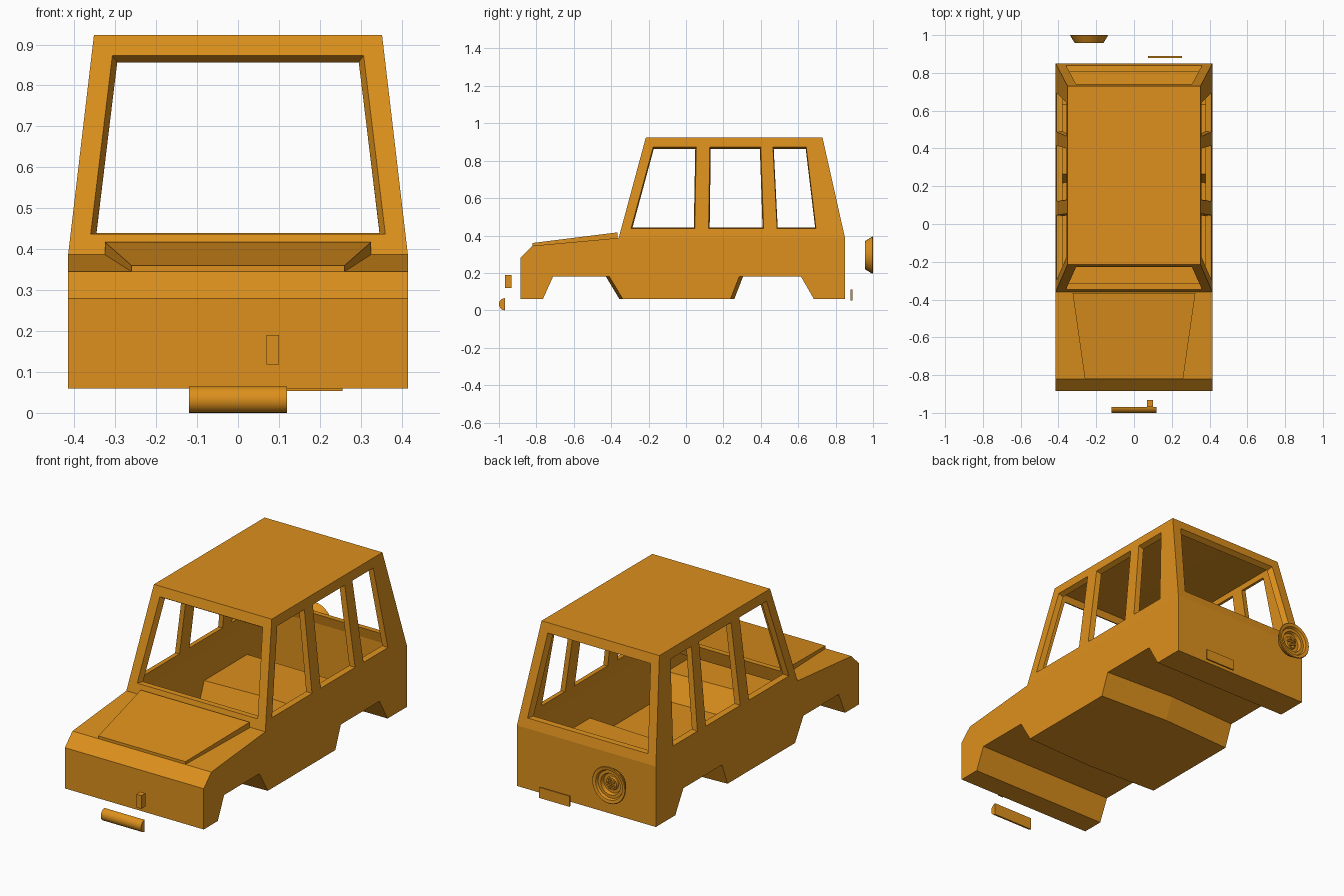
import bpy, bmesh
from math import sin, cos, pi
from mathutils import Vector, Matrix

if "Cube" in bpy.data.objects:
    bpy.data.objects.remove(bpy.data.objects["Cube"])

paint = bpy.data.materials.new("orange_paint")
paint.diffuse_color = (0.72, 0.28, 0.012, 1)
paint.use_nodes = True
paint.node_tree.nodes["Principled BSDF"].inputs["Base Color"].default_value = paint.diffuse_color


def finish(bm, name, smooth=False):
    bmesh.ops.recalc_face_normals(bm, faces=bm.faces)
    me = bpy.data.meshes.new(name)
    bm.to_mesh(me)
    bm.free()
    ob = bpy.data.objects.new(name, me)
    bpy.context.collection.objects.link(ob)
    me.materials.append(paint)
    bpy.ops.object.select_all(action='DESELECT')
    bpy.context.view_layer.objects.active = ob
    ob.select_set(True)
    if smooth:
        bpy.ops.object.shade_smooth_by_angle(angle=0.6)
    return ob


def loft(bm, a, b):
    """Closed solid between two matching polygons."""
    va = [bm.verts.new(p) for p in a]
    vb = [bm.verts.new(p) for p in b]
    n = len(va)
    faces = [bm.faces.new(va[::-1]), bm.faces.new(vb)]
    for i in range(n):
        j = (i + 1) % n
        faces.append(bm.faces.new((va[i], va[j], vb[j], vb[i])))
    bmesh.ops.recalc_face_normals(bm, faces=faces)


def box(name, x0, x1, y0, y1, z0, z1):
    bm = bmesh.new()
    ring = [(x0, y0), (x1, y0), (x1, y1), (x0, y1)]
    loft(bm, [(x, y, z0) for x, y in ring], [(x, y, z1) for x, y in ring])
    return finish(bm, name)


# Body: side profile (y, z, shift of the centre line); points 3 and 4 are the roof
W, RW, BELT, ROOF, T = 0.415, 0.352, 0.387, 0.923, 0.03
profile = [(-.885, .06, 0), (-.885, .28, 0), (-.82, .345, 0), (-.36, BELT, 0),
           (-.215, ROOF, 0), (.73, ROOF, 0), (.85, BELT, 0), (.85, .06, 0),
           (.684, .06, 0), (.615, .18, 0), (.285, .18, .02), (.238, .06, .02),
           (-.338, .06, -.018), (-.41, .18, -.018), (-.711, .18, 0), (-.765, .06, 0)]
bm = bmesh.new()
cols = []
for s in (-1, 0, 1):
    cols.append([bm.verts.new((s * (RW if z == ROOF else W), y + (0 if s else d), z))
                 for y, z, d in profile])
n = len(profile)
for a, b in zip(cols, cols[1:]):
    for i in range(n):
        j = (i + 1) % n
        bm.faces.new((a[i], a[j], b[j], b[i]))
for c in (cols[0], cols[2]):
    bm.faces.new(c[3:7])
    bm.faces.new(c[:4] + c[6:])
body = finish(bm, "body_shell")
sol = body.modifiers.new("shell", 'SOLIDIFY')
sol.thickness, sol.offset, sol.use_even_offset = T, -1, True
sol.use_quality_normals = True

# Window cutters, tapering inward through each wall
bm = bmesh.new()


def lean(z):
    return (z - BELT) / (ROOF - BELT)


def window(points):
    pts = [Vector(p) for p in points]
    c = sum(pts, Vector()) / len(pts)
    nrm = (pts[1] - pts[0]).cross(pts[2] - pts[0]).normalized()
    if nrm.dot(c - Vector((0, .25, .6))) < 0:
        nrm.negate()
    level = lambda d: [c + (p - c) * (1 + d * 1.3) + nrm * d for p in pts]
    loft(bm, level(.02), level(-.06))


z0, z1 = .437, .873
side_windows = [(-.294, .047, .055, -.176), (.121, .415, .4, .127), (.487, .695, .643, .465)]
for s in (-1, 1):
    for ys in side_windows:
        window([(s * (W + (RW - W) * lean(z)), y, z)
                for y, z in zip(ys, (z0, z0, z1, z1))])
for base, run in ((-.36, .145), (.85, -.12)):
    window([(x, base + run * lean(z), z)
            for x, z in ((-.36, z0), (.36, z0), (.307, z1), (-.307, z1))])
cutter = finish(bm, "window_cutter")
cutter.hide_render = True
boo = body.modifiers.new("windows", 'BOOLEAN')
boo.operation, boo.solver, boo.object = 'DIFFERENCE', 'EXACT', cutter
bpy.ops.object.select_all(action='DESELECT')
bpy.context.view_layer.objects.active = body
for m in list(body.modifiers):
    bpy.ops.object.modifier_apply(modifier=m.name)
bpy.data.objects.remove(cutter)

# Raised bonnet panel
bm = bmesh.new()
ring = [(-.26, -.82, .343, .36), (.26, -.82, .343, .36),
        (.325, -.365, .385, .417), (-.325, -.365, .385, .417)]
loft(bm, [(x, y, a) for x, y, a, b in ring], [(x, y, b) for x, y, a, b in ring])
finish(bm, "bonnet_panel")

# Front roller bar: half cylinder, round side forward
bm = bmesh.new()
arc = [(-.968 - .032 * sin(pi * i / 12), .0325 - .0325 * cos(pi * i / 12)) for i in range(13)]
loft(bm, [(-.12, y, z) for y, z in arc], [(.12, y, z) for y, z in arc])
finish(bm, "front_roller", True)

# Small front block and rear plate
box("front_block", .07, .10, -.968, -.932, .118, .19)
box("rear_plate", .075, .255, .88, .889, .053, .11)

# Spare wheel: turned dish with hub and nuts
bm = bmesh.new()
section = [(0, .957), (.075, .957), (.1, .997), (.097, 1), (.08, .997), (.074, .985),
           (.058, .985), (.052, .967), (.036, .967), (.032, .977), (0, .977)]
vs = [bm.verts.new((r, y, 0)) for r, y in section]
es = [bm.edges.new(p) for p in zip(vs, vs[1:])]
bmesh.ops.spin(bm, geom=vs + es, cent=(0, 0, 0), axis=(0, 1, 0), angle=2 * pi,
               steps=28, use_duplicate=False)
bmesh.ops.remove_doubles(bm, verts=bm.verts, dist=1e-4)
for i in range(6):
    a, rad = 2 * pi * i / 5, (.02 if i < 5 else 0)
    m = Matrix.Translation((rad * cos(a), .98, rad * sin(a))) @ Matrix.Rotation(pi / 2, 4, 'X')
    bmesh.ops.create_cone(bm, cap_ends=True, segments=8, radius1=.007, radius2=.007,
                          depth=.016, matrix=m)
bmesh.ops.translate(bm, verts=bm.verts, vec=(-.238, 0, .295))
finish(bm, "spare_wheel", True)
